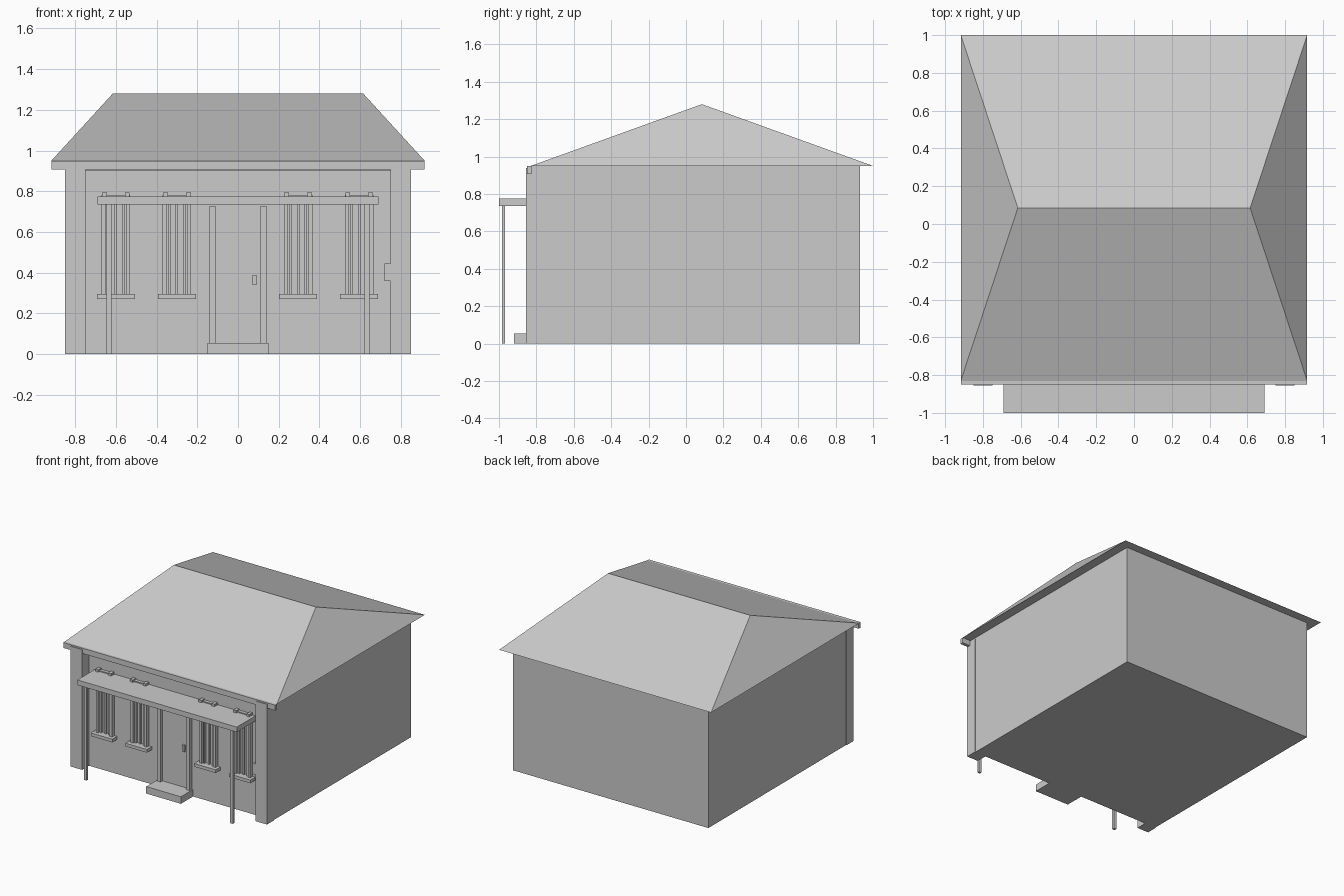
import bpy
import bmesh

cube = bpy.data.objects.get("Cube")
if cube:
    bpy.data.objects.remove(cube, do_unlink=True)

# One plain grey for the whole house
grey = bpy.data.materials.new("light grey")
grey.use_nodes = True
colour = (0.6, 0.6, 0.6, 1)
grey.diffuse_color = colour
grey.node_tree.nodes["Principled BSDF"].inputs["Base Color"].default_value = colour

WALL = -0.77      # front wall plane
FRONT = -0.85     # front of the corner pillars
EAVE = 0.95       # underside of the roof


def finish(name, bm):
    bmesh.ops.recalc_face_normals(bm, faces=bm.faces)
    mesh = bpy.data.meshes.new(name)
    bm.to_mesh(mesh)
    bm.free()
    mesh.materials.append(grey)
    obj = bpy.data.objects.new(name, mesh)
    bpy.context.collection.objects.link(obj)
    return obj


def box(name, x, y, z):
    """Box from (min, max) pairs along each axis."""
    bm = bmesh.new()
    bmesh.ops.create_cube(bm, size=1)
    for v in bm.verts:
        v.co = [r[0] if c < 0 else r[1] for c, r in zip(v.co, (x, y, z))]
    return finish(name, bm)


def hip_roof(name, x, y, z, ridge_x, ridge_y):
    """Flat eaves rectangle rising to a ridge along x."""
    bm = bmesh.new()
    a, b, c, d = [bm.verts.new((px, py, z[0])) for px, py in
                  ((-x, y[0]), (x, y[0]), (x, y[1]), (-x, y[1]))]
    left, right = [bm.verts.new((s * ridge_x, ridge_y, z[1])) for s in (-1, 1)]
    for face in ((a, b, right, left), (c, d, left, right),
                 (b, c, right), (d, a, left), (d, c, b, a)):
        bm.faces.new(face)
    return finish(name, bm)


# Main shell, roof, gutter and the beam under the front eaves
box("walls", (-0.845, 0.845), (WALL, 0.93), (0, EAVE))
hip_roof("roof", 0.917, (-0.83, 1), (EAVE, 1.28), 0.615, 0.085)
box("gutter", (-0.917, 0.917), (FRONT, -0.825), (0.908, EAVE))
box("eaves_beam", (-0.845, 0.845), (-0.83, WALL), (0.9, EAVE))

# Corner pillars and porch posts on both sides
for side, s in (("right", -1), ("left", 1)):
    box(side + "_pillar", sorted((s * 0.75, s * 0.85)), (-0.855, WALL), (0, 0.94))
    box(side + "_porch_post", sorted((s * 0.622, s * 0.645)), (-0.985, -0.967), (0, 0.745))

# Porch canopy and wall box beside the pillar
box("canopy", (-0.69, 0.69), (-1, WALL), (0.735, 0.775))
box("wall_box", (0.72, 0.76), (FRONT, -0.80), (0.36, 0.445))

# Door with frame, handle and step
box("door_step", (-0.15, 0.15), (-0.92, WALL), (0, 0.055))
box("door", (-0.115, 0.115), (WALL - 0.006, WALL), (0.055, 0.715))
for side, s in (("right", -1), ("left", 1)):
    box(side + "_door_jamb", sorted((s * 0.11, s * 0.14)), (WALL - 0.03, WALL), (0.055, 0.727))
box("door_handle", (0.07, 0.09), (WALL - 0.025, WALL), (0.34, 0.39))

# Four matching windows
for i, cx in enumerate((-0.6, -0.3, 0.295, 0.595), 1):
    n = f"window_{i}_"
    box(n + "sill", (cx - 0.093, cx + 0.093), (WALL - 0.06, WALL), (0.27, 0.295))
    box(n + "head", (cx - 0.07, cx + 0.07), (WALL - 0.025, WALL), (0.765, 0.783))
    for s in (-1, 1):
        side = "right" if s < 0 else "left"
        jamb, bar, cap = cx + s * 0.06, cx + s * 0.037, cx + s * 0.056
        box(n + side + "_jamb", (jamb - 0.01, jamb + 0.01), (WALL - 0.03, WALL), (0.295, 0.775))
        box(n + side + "_bar", (bar - 0.006, bar + 0.006), (WALL - 0.018, WALL), (0.295, 0.775))
        box(n + side + "_bracket", (cap - 0.012, cap + 0.012), (WALL - 0.04, WALL), (0.765, 0.793))
    box(n + "centre_bar", (cx - 0.006, cx + 0.006), (WALL - 0.015, WALL), (0.295, 0.775))
